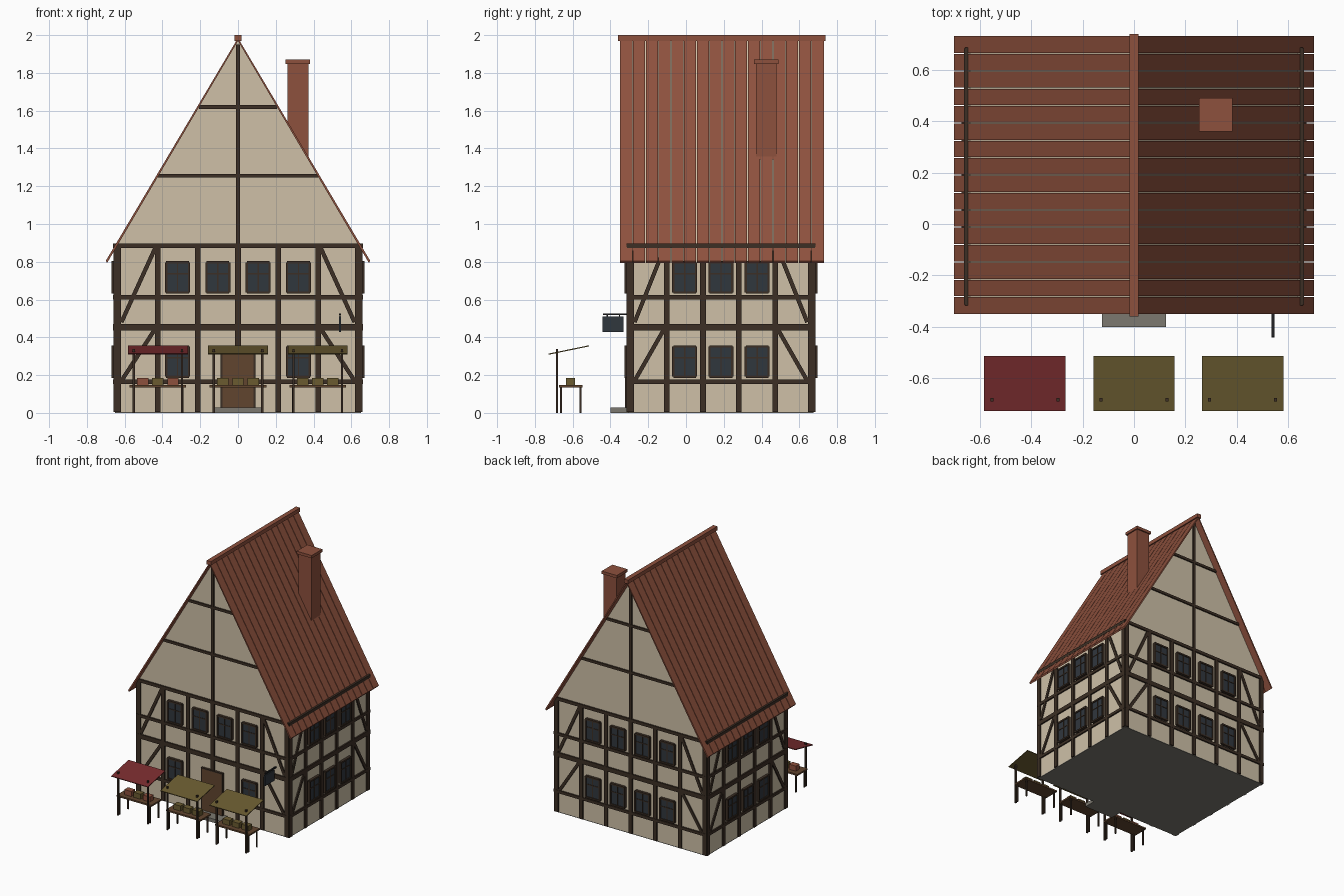
import bpy, bmesh, math
from mathutils import Matrix, Vector

cube = bpy.data.objects.get("Cube")
if cube:
    bpy.data.objects.remove(cube, do_unlink=True)


def material(name, r, g, b):
    m = bpy.data.materials.new(name)
    m.use_nodes = True
    m.diffuse_color = (r, g, b, 1)
    m.node_tree.nodes["Principled BSDF"].inputs["Base Color"].default_value = (r, g, b, 1)
    return m


PLASTER = material("plaster", 0.62, 0.53, 0.39)
TIMBER = material("dark timber", 0.045, 0.028, 0.018)
GLASS = material("window glass", 0.03, 0.038, 0.048)
WOOD = material("brown wood", 0.12, 0.06, 0.028)
TILE = material("roof tile", 0.27, 0.082, 0.047)
RED = material("red cloth", 0.19, 0.025, 0.028)
OLIVE = material("olive cloth", 0.145, 0.105, 0.03)
STONE = material("grey stone", 0.2, 0.19, 0.16)
IRON = material("black iron", 0.015, 0.015, 0.017)


def box(bm, lo, hi, m=Matrix()):
    """Axis-aligned box between two corners, then moved by m."""
    lo, hi = Vector(lo), Vector(hi)
    size = hi - lo
    bmesh.ops.create_cube(bm, size=1, matrix=m @ Matrix.Translation((lo + hi) / 2)
                          @ Matrix.Diagonal((*size, 1)))


def prism(bm, profile, y0, y1):
    """Extrude an (x, z) profile along y."""
    face = bm.faces.new([bm.verts.new((x, y0, z)) for x, z in profile])
    ext = bmesh.ops.extrude_face_region(bm, geom=[face])
    moved = [v for v in ext["geom"] if isinstance(v, bmesh.types.BMVert)]
    bmesh.ops.translate(bm, verts=moved, vec=(0, y1 - y0, 0))


def finish(name, bm, mat):
    bmesh.ops.recalc_face_normals(bm, faces=bm.faces)
    mesh = bpy.data.meshes.new(name)
    bm.to_mesh(mesh)
    bm.free()
    mesh.materials.append(mat)
    ob = bpy.data.objects.new(name, mesh)
    bpy.context.collection.objects.link(ob)
    return ob


def block(name, mat, *boxes):
    bm = bmesh.new()
    for lo, hi in boxes:
        box(bm, lo, hi)
    return finish(name, bm, mat)


# House dimensions
CY, HX, HY = 0.185, 0.65, 0.49
Y0, Y1 = CY - HY, CY + HY
APEX, SLOPE = 1.985, 1.686
UNDER = APEX - 0.016

# Plaster body, gable and floor
block("plaster_walls", PLASTER, ((-HX, Y0, 0.006), (HX, Y1, 0.893)))
bm = bmesh.new()
prism(bm, [(-HX, UNDER - HX * SLOPE), (HX, UNDER - HX * SLOPE), (0, UNDER)], Y0, Y1)
finish("plaster_gables", bm, PLASTER)
block("floor_slab", STONE, ((-HX, Y0, 0), (HX, Y1, 0.006)))


def bar(bm, m, dist, a, b, width, depth=0.01):
    """Beam on a wall between two (u, z) points."""
    a, b = Vector(a), Vector(b)
    d = b - a
    mid = (a + b) / 2
    turn = Matrix.Rotation(-math.atan2(d.y, d.x), 4, 'Y')
    place = m @ Matrix.Translation((mid.x, 0, mid.y)) @ turn
    box(bm, (-d.length / 2, -dist - depth, -width / 2),
        (d.length / 2, -dist + 0.004, width / 2), place)


def window(frames, panes, m, dist, u, z):
    """Cross-barred window centred at (u, z)."""
    w, h = 0.06, 0.08
    box(panes, (u - w, -dist - 0.013, z - h), (u + w, -dist, z + h), m)
    for s in (-1, 1):
        bar(frames, m, dist, (u + s * w, z - h), (u + s * w, z + h), 0.012, 0.02)
        bar(frames, m, dist, (u - w, z + s * h), (u + w, z + s * h), 0.012, 0.02)
    bar(frames, m, dist, (u, z - h), (u, z + h), 0.007, 0.016)
    bar(frames, m, dist, (u - w, z + 0.02), (u + w, z + 0.02), 0.007, 0.016)


# Timber framing and windows on the four walls
WALLS = [("front", 0, HY, (0, 0.2125, 0.425, 0.637)),
         ("right", 90, HX, (0.095, 0.287, 0.477)),
         ("back", 180, HY, (0, 0.2125, 0.425, 0.637)),
         ("left", 270, HX, (0.095, 0.287, 0.477))]
for name, angle, dist, posts in WALLS:
    m = Matrix.Translation((0, CY, 0)) @ Matrix.Rotation(math.radians(angle), 4, 'Z')
    beams, frames, panes = bmesh.new(), bmesh.new(), bmesh.new()
    gable = posts[0] == 0
    end = posts[-1] + 0.02
    inner = posts[-2]
    for u in sorted({s * p for p in posts for s in (-1, 1)}):
        bar(beams, m, dist, (u, 0.005), (u, 0.885), 0.03 if abs(u) < end - 0.03 else 0.034)
    for z, w in ((0.165, 0.022), (0.453, 0.034), (0.612, 0.022), (0.885, 0.024)):
        bar(beams, m, dist, (-end, z), (end, z), w, 0.011)
    for s in (-1, 1):
        for z0, z1 in ((0.17, 0.45), (0.48, 0.88)):
            bar(beams, m, dist, (s * (end - 0.04), z0), (s * (inner + 0.01), z1), 0.022, 0.009)
    if gable:
        bar(beams, m, dist, (0, 0.88), (0, 1.95), 0.022, 0.009)
        for z in (1.255, 1.62):
            half = (UNDER - z) / SLOPE
            bar(beams, m, dist, (-half, z), (half, z), 0.02)
    columns = (-0.32, -0.107, 0.107, 0.32) if gable else (-0.192, 0, 0.192)
    for u in columns:
        window(frames, panes, m, dist, u, 0.717)
        if name != "front" or abs(u) > 0.2:
            window(frames, panes, m, dist, u, 0.272)
    finish(name + "_timber_frame", beams, TIMBER)
    finish(name + "_window_frames", frames, TIMBER)
    finish(name + "_window_glass", panes, GLASS)

# Roof of narrow tile columns with fine gaps
R0, R1, COUNT, GAP = -0.35, 0.73, 16, 0.004
pitch = (R1 - R0) / COUNT
eave = 0.70
for side, s in (("left", 1), ("right", -1)):
    bm = bmesh.new()
    profile = [(0, APEX), (s * eave, APEX - eave * SLOPE),
               (s * (eave - 0.007), UNDER - (eave - 0.003) * SLOPE), (0, UNDER)]
    for i in range(COUNT):
        a = R0 + i * pitch
        prism(bm, profile, a + (GAP / 2 if i else 0),
              a + pitch - (GAP / 2 if i < COUNT - 1 else 0))
    finish(side + "_roof_slope", bm, TILE)
block("roof_ridge", TILE, ((-0.018, -0.36, 1.97), (0.018, 0.738, 2.0)))

# Chimney
block("chimney", TILE, ((0.262, 0.37, 1.30), (0.372, 0.48, 1.85)),
      ((0.252, 0.36, 1.848), (0.382, 0.49, 1.87)))

# Door and step
block("front_door", WOOD, ((-0.085, Y0 - 0.016, 0.025), (0.085, Y0, 0.35)))
block("door_frame", TIMBER, ((-0.093, Y0 - 0.018, 0.02), (-0.083, Y0, 0.357)),
      ((0.083, Y0 - 0.018, 0.02), (0.093, Y0, 0.357)),
      ((-0.093, Y0 - 0.018, 0.348), (0.093, Y0, 0.357)))
block("door_step", STONE, ((-0.125, -0.40, 0), (0.125, Y0, 0.028)))

# Hanging sign
block("sign_bracket", IRON, ((0.535, -0.44, 0.517), (0.545, Y0, 0.527)),
      ((0.537, -0.42, 0.50), (0.543, -0.414, 0.52)),
      ((0.537, -0.356, 0.50), (0.543, -0.35, 0.52)))
block("sign_board", GLASS, ((0.535, -0.442, 0.428), (0.545, -0.332, 0.51)))

# Market stalls
STALLS = [("left_stall", 0.422, OLIVE, (OLIVE, OLIVE, OLIVE)),
          ("middle_stall", 0, OLIVE, (OLIVE, OLIVE, OLIVE)),
          ("right_stall", -0.424, RED, (TILE, OLIVE, TILE))]
for name, x, cloth, goods in STALLS:
    bm = bmesh.new()
    tilt = Matrix.Translation((x, -0.62, 0.333)) @ Matrix.Rotation(math.atan2(0.044, 0.214), 4, 'X')
    box(bm, (-0.158, -0.109, -0.003), (0.158, 0.109, 0.003), tilt)
    finish(name + "_awning", bm, cloth)
    block(name + "_table", WOOD, ((x - 0.15, -0.672, 0.135), (x + 0.15, -0.548, 0.147)))
    block(name + "_posts", TIMBER, *[((x + s * 0.128 - 0.006, -0.689, 0), (x + s * 0.128 + 0.006, -0.677, 0.338))
                                     for s in (-1, 1)])
    block(name + "_table_legs", TIMBER, *[((x + s * 0.13 - 0.005, y - 0.005, 0), (x + s * 0.13 + 0.005, y + 0.005, 0.136))
                                          for s in (-1, 1) for y in (-0.662, -0.558)])
    for i, mat in enumerate(goods):
        u = x + (i - 1) * 0.08
        block(f"{name}_crate_{i + 1}", mat, ((u - 0.03, -0.634, 0.147), (u + 0.03, -0.588, 0.186)))
